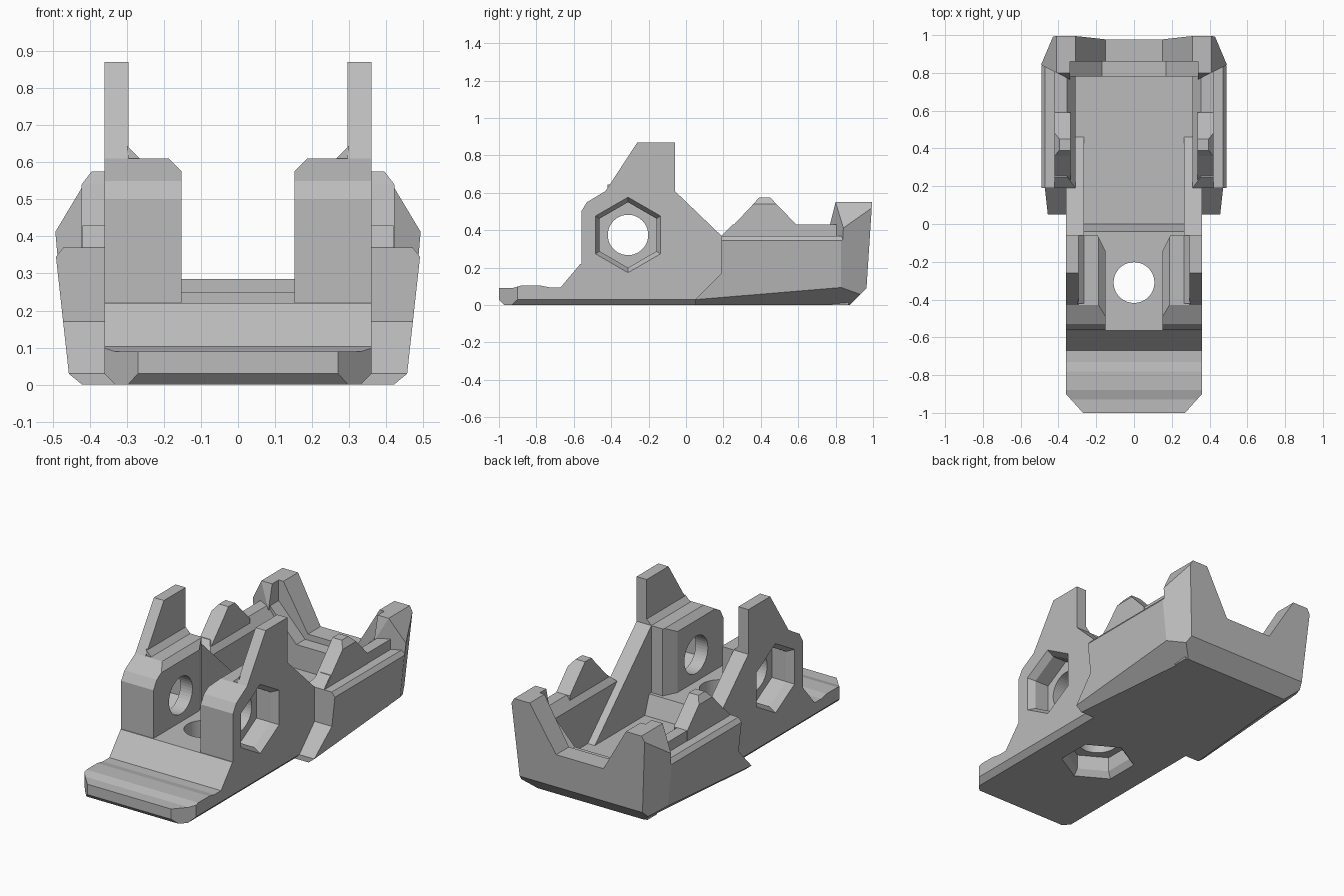
import bpy, bmesh, math
from mathutils import Vector

old = bpy.data.objects.get("Cube")
if old:
    bpy.data.objects.remove(old)

grey = bpy.data.materials.new("plain_grey")
grey.use_nodes = True
grey.diffuse_color = (0.5, 0.5, 0.5, 1)
grey.node_tree.nodes["Principled BSDF"].inputs["Base Color"].default_value = (0.5, 0.5, 0.5, 1)


def prism(axis, profile, lo, hi, end_scale=1.0):
    """Extrude a 2D profile along an axis; the far cap may be scaled about its centre."""
    place = {"x": lambda a, b, t: (t, a, b),
             "y": lambda a, b, t: (a, t, b),
             "z": lambda a, b, t: (a, b, t)}[axis]
    n = len(profile)
    ca = sum(p[0] for p in profile) / n
    cb = sum(p[1] for p in profile) / n
    bm = bmesh.new()
    near = [bm.verts.new(place(a, b, lo)) for a, b in profile]
    far = [bm.verts.new(place(ca + (a - ca) * end_scale, cb + (b - cb) * end_scale, hi))
           for a, b in profile]
    bm.faces.new(near)
    bm.faces.new(far)
    for i in range(n):
        j = (i + 1) % n
        bm.faces.new((near[i], near[j], far[j], far[i]))
    bmesh.ops.recalc_face_normals(bm, faces=bm.faces)
    return bm


def clip(bm, point, normal):
    """Slice off everything on the normal side of a plane and cap the cut."""
    bmesh.ops.bisect_plane(bm, geom=bm.verts[:] + bm.edges[:] + bm.faces[:], dist=1e-5,
                           plane_co=Vector(point), plane_no=Vector(normal).normalized(),
                           clear_outer=True)
    bmesh.ops.holes_fill(bm, edges=[e for e in bm.edges if e.is_boundary], sides=0)
    bmesh.ops.recalc_face_normals(bm, faces=bm.faces)


def finish(name, bm, cutters=(), mirror=False):
    """Turn a bmesh into an object, cut its recesses and mirror it if needed."""
    me = bpy.data.meshes.new(name)
    bm.to_mesh(me)
    bm.free()
    me.materials.append(grey)
    ob = bpy.data.objects.new(name, me)
    bpy.context.collection.objects.link(ob)
    for c in cutters:
        mod = ob.modifiers.new("cut", "BOOLEAN")
        mod.operation, mod.solver, mod.object = "DIFFERENCE", "EXACT", c
    if mirror:
        mod = ob.modifiers.new("mirror", "MIRROR")
        mod.use_mirror_merge = False
    return ob


def ring(ca, cb, r, n):
    """Regular polygon with a corner on the second axis."""
    return [(ca + r * math.sin(math.tau * i / n), cb + r * math.cos(math.tau * i / n))
            for i in range(n)]


def hull_clip(bm, sides):
    """Shape the tapered outer hull of the rear tub."""
    for s in sides:
        clip(bm, (s * 0.497, 0.5, 0.4), (s, 0, -0.11))
        clip(bm, (s * 0.497, 0.83, 0.4), (s, 0.5, -0.11))
        clip(bm, (s * 0.42, 0.05, 0), (s * 0.0225, 0.0021, -0.0278))
    clip(bm, (0, 0.965, 0.09), (0, 0.46, -0.03))
    clip(bm, (0, 0.965, 0.09), (0, 1, -1))


# Cutters: hexagonal nut pockets with bevelled mouths and round bolt holes
cutters = []
HY, HZ, R = -0.31, 0.375, 0.175
for s in (1, -1):
    cutters += [
        finish("side_pocket_cutter", prism("x", ring(HY, HZ, R, 6), s * 0.23, s * 0.4)),
        finish("side_mouth_cutter", prism("x", ring(HY, HZ, 0.205, 6), s * 0.365, s * 0.32, R / 0.205)),
        finish("side_hole_cutter", prism("x", ring(HY, HZ, 0.108, 40), s * 0.1, s * 0.4))]
bottom = [
    finish("bottom_pocket_cutter", prism("z", ring(0, HY, R, 6), -0.1, 0.12)),
    finish("bottom_mouth_cutter", prism("z", ring(0, HY, 0.205, 6), -0.005, 0.035, R / 0.205)),
    finish("bottom_hole_cutter", prism("z", ring(0, HY, 0.108, 40), -0.1, 0.4))]

parts = []

# Base plate with the front lip, ramp and rear floor
bm = prism("x", [(-0.97, 0), (-1, 0.03), (-1, 0.09), (-0.93, 0.09), (-0.88, 0.105),
                 (-0.78, 0.105), (-0.73, 0.095), (-0.67, 0.095), (-0.565, 0.22),
                 (-0.04, 0.22), (0, 0.11), (0.86, 0.11), (0.86, 0)], -0.36, 0.36)
for s in (1, -1):
    clip(bm, (s * 0.36, -0.9, 0), (s * 0.1, -0.09, 0))
    clip(bm, (s * 0.36, 0, 0.03), (s, 0, -1))
parts.append(finish("base_plate", bm, cutters[:2] + cutters[3:5] + bottom))

# Side walls: low wall with sloping tail, and the tall thin upright
low = [(-0.56, 0.1), (-0.56, 0.5), (-0.53, 0.55), (-0.43, 0.61), (-0.06, 0.61),
       (0.19, 0.37), (0.46, 0.11), (0.46, 0.1)]
parts.append(finish("side_wall", prism("x", low, 0.265, 0.36), cutters[:3], True))
tall = [(-0.43, 0.6), (-0.43, 0.61), (-0.26, 0.87), (-0.06, 0.87), (-0.06, 0.6)]
parts.append(finish("upright", prism("x", tall, 0.295, 0.36), (), True))
parts.append(finish("upright_fillet",
                    prism("y", [(0.265, 0.605), (0.3, 0.605), (0.3, 0.645), (0.265, 0.61)],
                          -0.42, -0.06), (), True))

# Bosses that carry the side bolts
bm = prism("x", low[:5] + [(-0.06, 0.15)], 0.152, 0.27)
for v in bm.verts:
    v.co.z = max(v.co.z, 0.15)
clip(bm, (0.152, 0, 0.575), (-1, 0, 1))
clip(bm, (0.152, -0.14, 0), (-0.08, 0.04, 0))
parts.append(finish("bolt_boss", bm, cutters[:3], True))

# Rear tub sides with a forward toe at the bottom
bm = prism("x", [(0.05, 0), (0.05, 0.03), (0.19, 0.17), (0.19, 0.37),
                 (1, 0.37), (1, 0)], 0.31, 0.55)
clip(bm, (0.491, 0, 0.345), (0.025, 0, 0.02))
hull_clip(bm, (1,))
parts.append(finish("tub_side", bm, (), True))

# Raised inner rail with its bump
bm = prism("x", [(0.19, 0.1), (0.19, 0.37), (0.25, 0.43), (0.82, 0.43), (0.82, 0.1)], 0.31, 0.42)
clip(bm, (0.31, 0, 0.37), (-0.06, 0, 0.045))
parts.append(finish("rail", bm, (), True))
bm = prism("x", [(0.19, 0.36), (0.36, 0.54), (0.39, 0.575), (0.45, 0.575),
                 (0.59, 0.43), (0.59, 0.36)], 0.335, 0.422)
clip(bm, (0.395, 0, 0.575), (0.035, 0, 0.027))
parts.append(finish("rail_bump", bm, (), True))


def notched(top_x, top_z, floor_x, floor_z):
    """Cross-section of the rear wall with a sloping notch."""
    half = [(0.52, 0), (0.52, 0.367), (0.41, 0.55), (top_x, top_z), (floor_x, floor_z)]
    return half + [(-x, z) for x, z in reversed(half)]


# Rear wall with its ears, inner step and ear roots
bm = prism("y", notched(0.31, 0.55, 0.152, 0.285), 0.86, 1.05)
hull_clip(bm, (1, -1))
parts.append(finish("rear_wall", bm))
step = [(0.36, 0), (0.36, 0.43), (0.34, 0.43), (0.17, 0.25)]
step += [(-x, z) for x, z in reversed(step)]
parts.append(finish("rear_step", prism("y", step, 0.78, 0.87)))
bm = prism("y", [(0.34, 0.1), (0.52, 0.1), (0.52, 0.367), (0.41, 0.55), (0.34, 0.55)], 0.7, 0.9)
clip(bm, (0, 0.77, 0.43), (0, -0.12, 0.03))
clip(bm, (0.47, 0.83, 0.37), (0.5, -1, 0))
hull_clip(bm, (1,))
parts.append(finish("rear_ear", bm, (), True))

# Apply the cuts and mirrors, then drop the cutters
bpy.context.view_layer.update()
deps = bpy.context.evaluated_depsgraph_get()
baked = [(ob, bpy.data.meshes.new_from_object(ob.evaluated_get(deps))) for ob in parts]
for ob, me in baked:
    ob.modifiers.clear()
    ob.data = me
for c in cutters + bottom:
    bpy.data.objects.remove(c)
